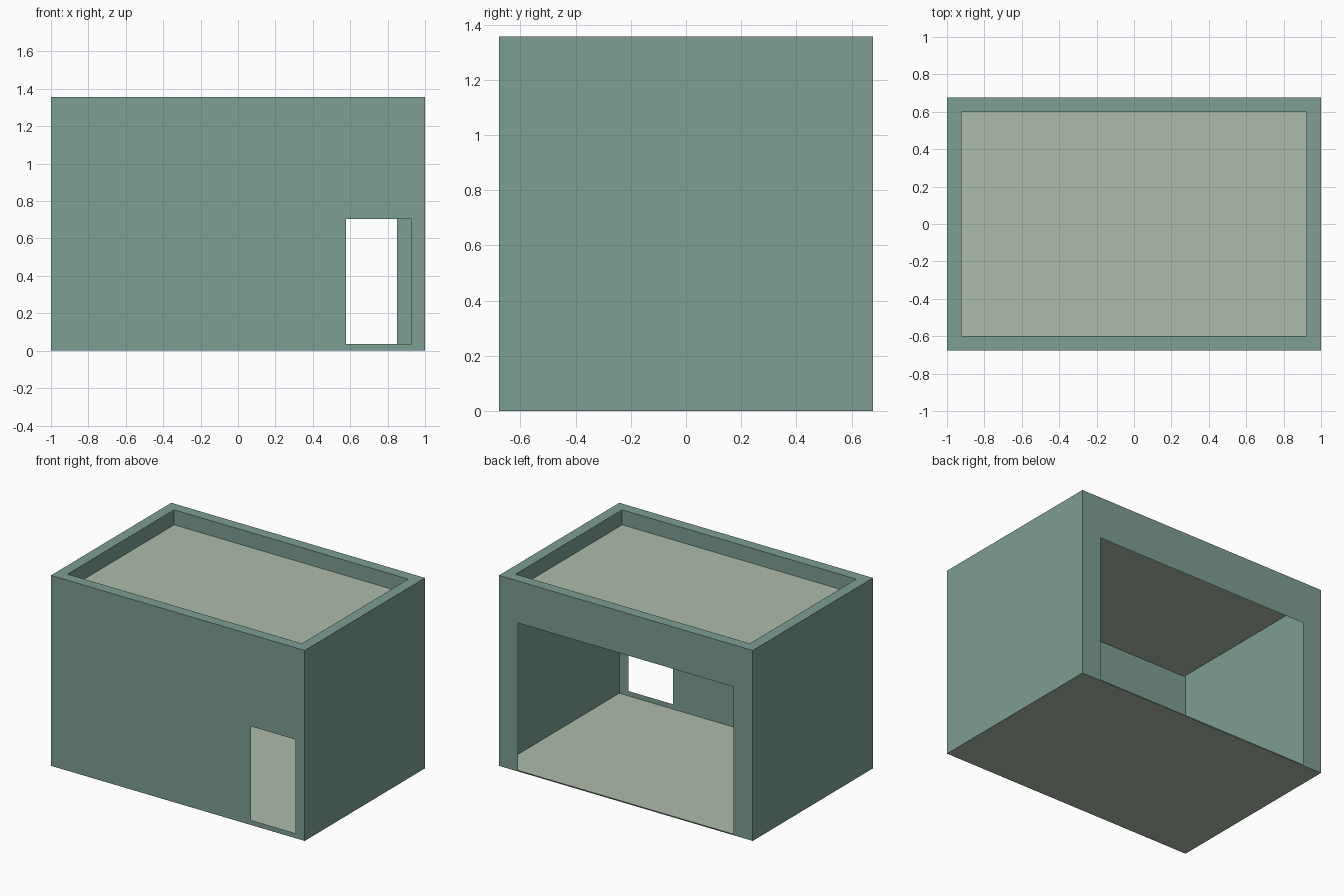
import bpy

if "Cube" in bpy.data.objects:
    bpy.data.objects.remove(bpy.data.objects["Cube"])

X, Y, H = 1.0, 0.677, 1.357      # outer half sizes and height
IX, IY, ROOF = 0.923, 0.60, 1.25  # inner parapet half sizes, roof level


def material(name, rgb):
    m = bpy.data.materials.new(name)
    m.diffuse_color = (*rgb, 1)
    m.use_nodes = True
    m.node_tree.nodes["Principled BSDF"].inputs["Base Color"].default_value = m.diffuse_color
    return m


teal = material("teal wall", (0.205, 0.342, 0.292))
beige = material("pale floor", (0.423, 0.503, 0.407))


def mesh(name, verts, faces, mat):
    me = bpy.data.meshes.new(name)
    me.from_pydata(verts, [], faces)
    me.materials.append(mat)
    ob = bpy.data.objects.new(name, me)
    bpy.context.collection.objects.link(ob)
    return ob


def rect_xy(x, y, z):
    return [(-x, -y, z), (x, -y, z), (x, y, z), (-x, y, z)]


def rect_xz(x0, x1, z0, z1, y):
    return [(x0, y, z0), (x1, y, z0), (x1, y, z1), (x0, y, z1)]


def band(name, outer, inner, mat, flip=False):
    """Four quads joining two rectangles: a frame or a sleeve."""
    faces = [(i, (i + 1) % 4, (i + 1) % 4 + 4, i + 4) for i in range(4)]
    if flip:
        faces = [f[::-1] for f in faces]
    return mesh(name, outer + inner, faces, mat)


# thin outer walls: front with a doorway, back with a wide opening
band("front_wall", rect_xz(-X, X, 0, H, -Y),
     rect_xz(0.577, 0.928, 0.035, 0.703, -Y), teal)
band("back_wall", rect_xz(-X, X, 0, H, Y),
     rect_xz(-0.85, 0.85, 0.008, 1.058, Y), teal, flip=True)
for name, s in (("right_wall", 1), ("left_wall", -1)):
    mesh(name, [(s * X, -s * Y, 0), (s * X, s * Y, 0),
                (s * X, s * Y, H), (s * X, -s * Y, H)], [(0, 1, 2, 3)], teal)

# parapet: flat rim on top and its inner drop to the roof
band("parapet_rim", rect_xy(X, Y, H), rect_xy(IX, IY, H), teal)
band("parapet_inside", rect_xy(IX, IY, H), rect_xy(IX, IY, ROOF), teal)

# roof and floor sheets
mesh("roof", rect_xy(IX, IY, ROOF), [(0, 1, 2, 3)], beige)
mesh("floor", rect_xy(X, Y, 0), [(0, 1, 2, 3)], beige)
